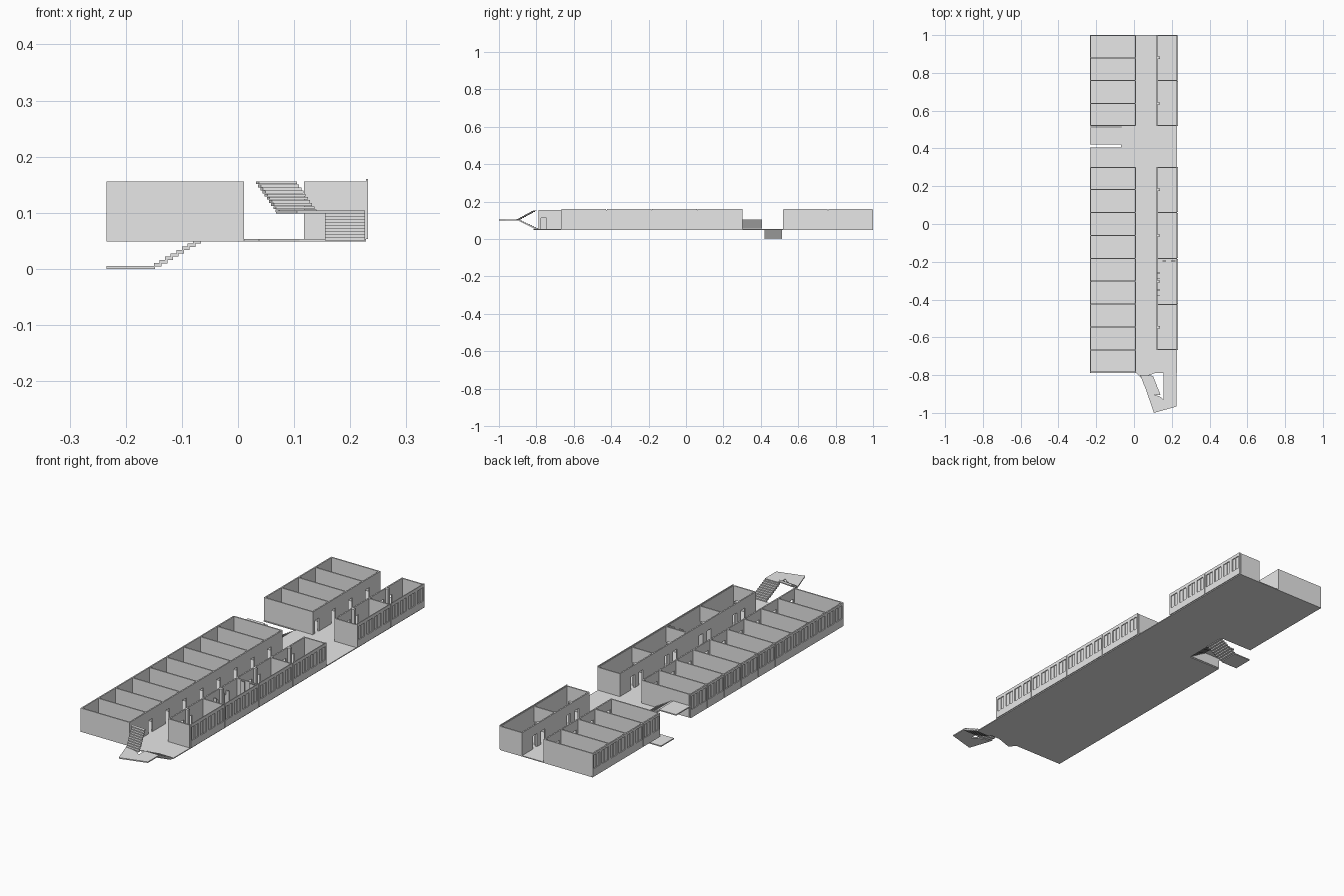
import bpy, bmesh

cube = bpy.data.objects.get("Cube")
if cube:
    bpy.data.objects.remove(cube, do_unlink=True)

grey = bpy.data.materials.new("plain_grey")
grey.use_nodes = True
grey.diffuse_color = (0.8, 0.8, 0.8, 1)
grey.node_tree.nodes["Principled BSDF"].inputs["Base Color"].default_value = grey.diffuse_color

FLOOR, TOP, T = 0.053, 0.156, 0.006
OUT_L, COR_L, COR_R, OUT_R = -0.234, 0.011, 0.118, 0.232


def prism(bm, outline, z0, z1):
    """Extrude a flat outline between two heights."""
    low = [bm.verts.new((x, y, z0)) for x, y in outline]
    high = [bm.verts.new((x, y, z1)) for x, y in outline]
    bm.faces.new(low[::-1])
    bm.faces.new(high)
    n = len(outline)
    for i in range(n):
        j = (i + 1) % n
        bm.faces.new((low[i], low[j], high[j], high[i]))


def box(bm, x0, x1, y0, y1, z0, z1):
    prism(bm, [(x0, y0), (x1, y0), (x1, y1), (x0, y1)], z0, z1)


def finish(bm, name):
    bmesh.ops.recalc_face_normals(bm, faces=bm.faces)
    mesh = bpy.data.meshes.new(name)
    bm.to_mesh(mesh)
    bm.free()
    mesh.materials.append(grey)
    obj = bpy.data.objects.new(name, mesh)
    bpy.context.collection.objects.link(obj)


def corridor_wall(bm, x, y0, y1, doors):
    """Wall along y with a door opening at each given centre."""
    start = y0
    for d in sorted(doors):
        box(bm, x, x + T, start, d - 0.014, FLOOR, TOP)
        box(bm, x, x + T, d - 0.014, d + 0.014, 0.112, TOP)
        start = d + 0.014
    box(bm, x, x + T, start, y1, FLOOR, TOP)


def facade(bm, x, side, y0, y1, windows, top):
    """Recessed panes behind piers, sill and lintel; x is the outer face."""
    def layer(d0, d1, ya, yb, za, zb):
        xa, xb = sorted((x - side * d0, x - side * d1))
        box(bm, xa, xb, ya, yb, za, zb)
    layer(0.004, T, y0, y1, FLOOR, TOP)
    layer(0, 0.004, y0, y1, FLOOR, 0.085)
    layer(0, 0.004, y0, y1, 0.145, top)
    pitch = (y1 - y0) / windows
    for i in range(windows + 1):
        c = y0 + i * pitch
        layer(0, 0.004, max(y0, c - 0.008), min(y1, c + 0.008), 0.085, 0.145)
    # slender mullion in the middle of each window
    for i in range(windows):
        c = y0 + (i + 0.5) * pitch
        layer(0.001, 0.004, c - 0.002, c + 0.002, 0.085, 0.145)


def room_row(name, x0, x1, y0, y1, count, left):
    """A row of equal open-topped rooms beside the corridor."""
    size = (y1 - y0) / count
    parts = bmesh.new()
    for i in range(count + 1):
        c = min(max(y0 + i * size, y0 + T / 2), y1 - T / 2)
        box(parts, x0 + T, x1 - T, c - T / 2, c + T / 2, FLOOR, TOP)
    finish(parts, name + "_partitions")
    wall, front = bmesh.new(), bmesh.new()
    if left:
        corridor_wall(wall, x1 - T, y0, y1, [y0 + i * size + 0.028 for i in range(count)])
        for i in range(count):
            facade(front, x0, -1, y0 + i * size + 0.001, y0 + (i + 1) * size - 0.001, 2, TOP)
    else:
        doors = [y0 + (i + f) * size for i in range(count) for f in (0.38, 0.62)]
        corridor_wall(wall, x0, y0, y1, doors)
        for i in range(count):
            a = y0 + i * size
            facade(front, x1, 1, a + 0.002, a + size - 0.002, 4, 0.16)
            # short stub between the paired doors
            box(wall, x0 + T, x0 + 0.02, a + size / 2 - 0.006, a + size / 2 + 0.006, FLOOR, TOP)
    finish(wall, name + "_corridor_wall")
    finish(front, name + "_window_wall")


# Floor slab, notched for the side stairs and drawn in at the entrance
slab = bmesh.new()
prism(slab, [(OUT_L, -0.788), (COR_L, -0.788), (0.037, -0.815), (0.11, -0.79),
             (0.228, -0.79), (0.228, 1), (OUT_L, 1), (OUT_L, 0.515),
             (-0.07, 0.515), (-0.07, 0.3), (OUT_L, 0.3)], 0.049, FLOOR)
finish(slab, "floor_slab")

# Four rows of rooms
room_row("left_front_rooms", OUT_L, COR_L, -0.788, 0.303, 9, True)
room_row("left_back_rooms", OUT_L, COR_L, 0.518, 1.0, 4, True)
room_row("right_front_rooms", COR_R, OUT_R, -0.668, 0.303, 4, False)
room_row("right_back_rooms", COR_R, OUT_R, 0.518, 1.0, 2, False)

# Small cubicle screens in one right-hand room
screens = bmesh.new()
for y in (-0.26, -0.29, -0.35, -0.38):
    box(screens, COR_R + T, 0.138, y - 0.002, y + 0.002, FLOOR, 0.13)
box(screens, 0.15, 0.17, -0.198, -0.194, FLOOR, TOP)
box(screens, 0.195, 0.22, -0.198, -0.194, FLOOR, TOP)
finish(screens, "cubicle_screens")

# Side stairs: one flight down and one flight up, each to an outer landing
STEPS = 8
for name, y0, y1, z0, z1 in (("side_lower", 0.42, 0.512, 0.0, 0.047),
                             ("side_upper", 0.303, 0.405, 0.1, 0.053)):
    stairs = bmesh.new()
    box(stairs, OUT_L, -0.148, y0, y1, z0, z0 + 0.005)
    for i in range(STEPS):
        x = -0.15 + 0.01 * i
        z = z0 + (z1 - z0) * (i + 0.7) / STEPS
        box(stairs, x, x + 0.014, y0, y1, z, z + 0.006)
    finish(stairs, name + "_stairs")

# Front landing at half height
landing = bmesh.new()
prism(landing, [(0.068, -0.89), (0.105, -1.0), (0.226, -0.966), (0.226, -0.885),
                (0.155, -0.885), (0.155, -0.93), (0.14, -0.915)], 0.099, 0.104)
finish(landing, "front_landing")

# Straight flight from the entrance up to the landing
flight = bmesh.new()
N = 9
for i in range(N):
    y = -0.79 - 0.0108 * i
    z = FLOOR + 0.0052 * i
    box(flight, 0.155, 0.226, y - 0.014, y, z - 0.002, z + 0.005)
finish(flight, "front_lower_stairs")

# Slanted flight from the landing up to the next storey
flight = bmesh.new()
for i in range(N + 1):
    t = i / N
    x, y, z = 0.072 - 0.035 * t, -0.9 + 0.088 * t, 0.101 + 0.05 * t
    prism(flight, [(x, y), (x + 0.068, y + 0.024 - 0.03),
                   (x + 0.064, y + 0.008), (x - 0.005, y + 0.014)], z, z + 0.005)
finish(flight, "front_upper_stairs")
